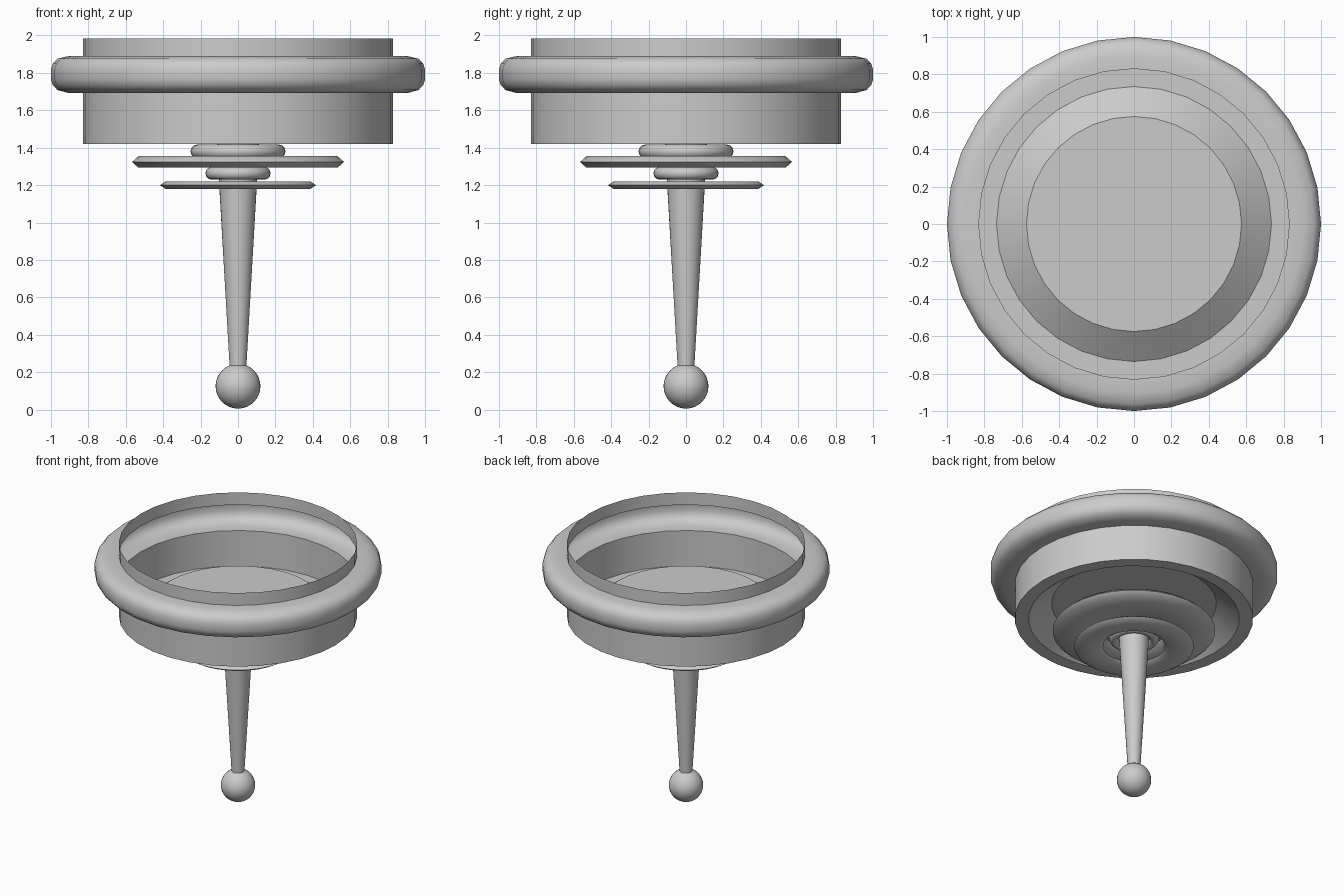
import bpy, bmesh, math

if "Cube" in bpy.data.objects:
    bpy.data.objects.remove(bpy.data.objects["Cube"])

SEG = 32


def lathe(name, profile, closed=False, seg=SEG, angle=35):
    """Spin an (r, z) profile around the z axis."""
    bm = bmesh.new()
    verts = [bm.verts.new((r, 0, z)) for r, z in profile]
    for a, b in zip(verts, verts[1:]):
        bm.edges.new((a, b))
    if closed:
        bm.edges.new((verts[-1], verts[0]))
    bmesh.ops.spin(bm, geom=bm.verts[:] + bm.edges[:], cent=(0, 0, 0),
                   axis=(0, 0, 1), angle=2 * math.pi, steps=seg)
    bmesh.ops.remove_doubles(bm, verts=bm.verts[:], dist=0.0005)
    bmesh.ops.recalc_face_normals(bm, faces=bm.faces[:])
    me = bpy.data.meshes.new(name)
    bm.to_mesh(me)
    bm.free()
    ob = bpy.data.objects.new(name, me)
    bpy.context.collection.objects.link(ob)
    bpy.ops.object.select_all(action='DESELECT')
    bpy.context.view_layer.objects.active = ob
    ob.select_set(True)
    bpy.ops.object.shade_smooth_by_angle(angle=math.radians(angle))
    return ob


def ring(name, major, minor, z, n=12):
    """Round-section ring."""
    pts = [(major + minor * math.cos(2 * math.pi * i / n),
            z + minor * math.sin(2 * math.pi * i / n)) for i in range(n)]
    return lathe(name, pts, closed=True, angle=60)


def washer(name, inner, outer, z, half, bevel):
    """Flat ring with pointed inner and outer edges."""
    return lathe(name, [(outer, z), (outer - bevel, z + half), (inner + bevel, z + half),
                        (inner, z), (inner + bevel, z - half), (outer - bevel, z - half)],
                 closed=True, angle=60)


# Thin open cup: raised floor, straight wall and hollow bulge round the outside
lathe("cup_shell", [
    (0, 1.54), (0.575, 1.54), (0.735, 1.42), (0.83, 1.42), (0.83, 1.692),
    (0.905, 1.692), (0.965, 1.708), (0.99, 1.735), (1.0, 1.765),
    (1.0, 1.817), (0.99, 1.85), (0.965, 1.876), (0.905, 1.89),
    (0.83, 1.89), (0.83, 1.985)])

# Stacked rings under the cup
ring("upper_collar", 0.217, 0.037, 1.38)
washer("upper_washer", 0.225, 0.567, 1.324, 0.031, 0.035)
ring("lower_collar", 0.14, 0.034, 1.263)
washer("lower_washer", 0.215, 0.417, 1.2, 0.02, 0.03)

# Tapered stem running up into the cup floor
lathe("stem", [(0, 0.2), (0.043, 0.2), (0.1, 1.19), (0.118, 1.54), (0, 1.54)])

# Ball foot
n = 16
lathe("ball_foot", [(0.12 * math.sin(math.pi * i / n), 0.125 - 0.12 * math.cos(math.pi * i / n))
                    for i in range(n + 1)])
